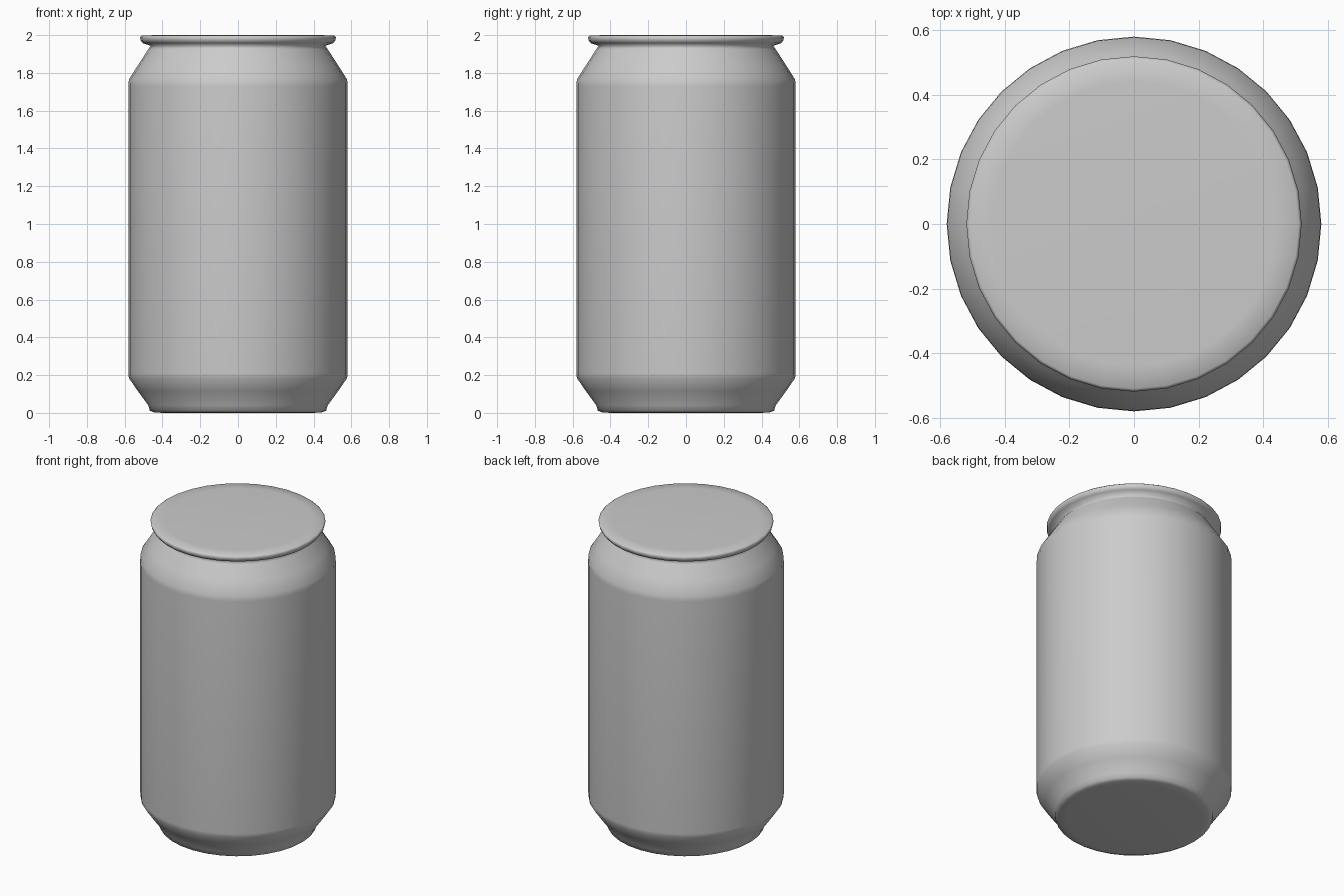
import bpy, bmesh, math

if "Cube" in bpy.data.objects:
    bpy.data.objects.remove(bpy.data.objects["Cube"])

SIDES = 32


def lathe(name, profile):
    """Revolve (radius, z) points round z and close both ends with flat caps."""
    bm = bmesh.new()
    rings = []
    for r, z in profile:
        rings.append([bm.verts.new((r * math.cos(2 * math.pi * i / SIDES),
                                    r * math.sin(2 * math.pi * i / SIDES), z))
                      for i in range(SIDES)])
    for lower, upper in zip(rings, rings[1:]):
        for i in range(SIDES):
            j = (i + 1) % SIDES
            bm.faces.new((lower[i], lower[j], upper[j], upper[i]))
    bm.faces.new(rings[0][::-1])
    bm.faces.new(rings[-1])
    for f in bm.faces:
        f.smooth = True
    mesh = bpy.data.meshes.new(name)
    bm.to_mesh(mesh)
    bm.free()
    obj = bpy.data.objects.new(name, mesh)
    bpy.context.collection.objects.link(obj)
    return obj


# Whole can: base, lower bevel, straight wall, shoulder, neck, rim and lid
lathe("drink_can", [
    (0.40, 0.0), (0.445, 0.003), (0.467, 0.012), (0.475, 0.04),
    (0.53, 0.115), (0.578, 0.185), (0.58, 0.21),
    (0.58, 1.73), (0.578, 1.765), (0.53, 1.84),
    (0.475, 1.925), (0.462, 1.943), (0.505, 1.958),
    (0.515, 1.972), (0.519, 1.99), (0.51, 1.997), (0.44, 2.0),
])
